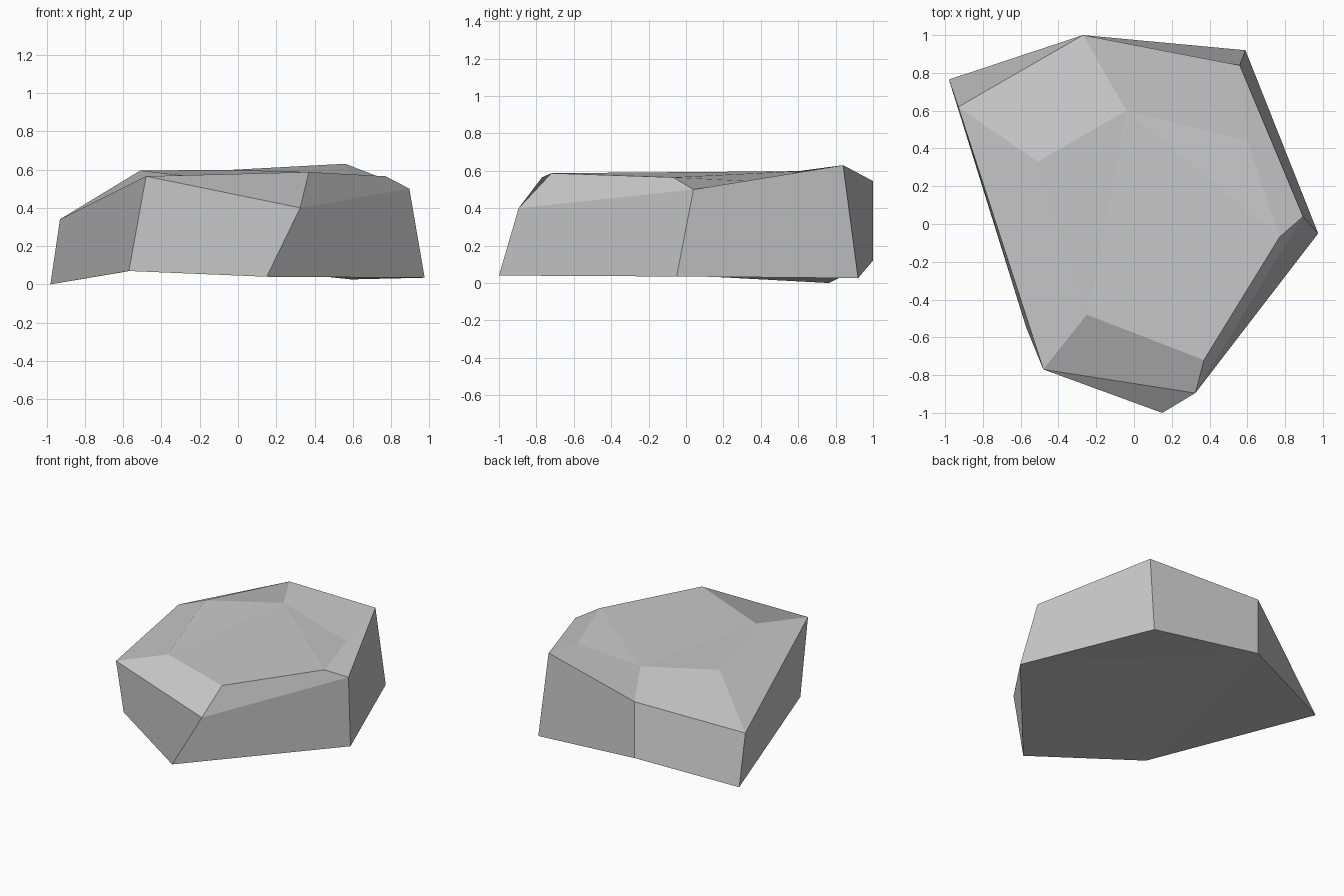
import bpy
import bmesh

# Remove the default cube only
default_cube = bpy.data.objects.get("Cube")
if default_cube:
    bpy.data.objects.remove(default_cube, do_unlink=True)


def make_material(name, colour):
    """Create a plain matte material with one flat colour."""
    material = bpy.data.materials.new(name)
    material.use_nodes = True
    material.diffuse_color = colour
    shader = material.node_tree.nodes["Principled BSDF"]
    shader.inputs["Base Color"].default_value = colour
    shader.inputs["Roughness"].default_value = 0.9
    return material


def bridge_rings(mesh, lower, upper, split_at_next):
    """Join two rings with quads; the first corner sets where each one folds."""
    count = len(lower)
    for index in range(count):
        following = (index + 1) % count
        corners = [lower[index], lower[following],
                   upper[following], upper[index]]
        if split_at_next:
            corners = corners[1:] + corners[:1]
        mesh.faces.new(corners)


def fan_cap(mesh, ring):
    """Close a ring with triangles that share its last corner."""
    hub = ring[-1]
    for first, second in zip(ring[:-1], ring[1:-1]):
        mesh.faces.new((hub, first, second))


def build_rock(name, base, rim, plateau, material):
    """Build steep sides, a bevelled shoulder and two closed ends."""
    mesh = bmesh.new()
    base_ring, rim_ring, plateau_ring = [
        [mesh.verts.new(point) for point in section]
        for section in (base, rim, plateau)]

    # Steep sides, then the shoulder around the top
    bridge_rings(mesh, base_ring, rim_ring, True)
    bridge_rings(mesh, rim_ring, plateau_ring, False)

    # Uneven underside, wound to face down, and the top
    fan_cap(mesh, base_ring)
    bmesh.ops.reverse_faces(mesh, faces=list(mesh.faces)[-len(base) + 2:])
    fan_cap(mesh, plateau_ring)

    # Every facet stays flat and crisp
    for face in mesh.faces:
        face.smooth = False

    data = bpy.data.meshes.new(name)
    mesh.to_mesh(data)
    mesh.free()
    data.materials.append(material)
    rock = bpy.data.objects.new(name, data)
    bpy.context.scene.collection.objects.link(rock)
    return rock


# Sections run counter-clockwise from the back right corner
base_section = [
    (-.98, .765, 0), (-.57, -.55, .07), (.15, -1, .04),
    (.975, -.05, .035), (.59, .92, .026), (-.27, 1, .12),
]
rim_section = [
    (-.93, .62, .34), (-.48, -.77, .565), (.325, -.895, .4),
    (.895, .04, .5), (.56, .84, .63), (-.27, 1, .545),
]
plateau_section = [
    (-.51, .33, .595), (-.25, -.48, .565), (.37, -.72, .587),
    (.77, -.07, .565), (.6, .44, .54), (-.04, .6, .598),
]

stone_grey = make_material("stone grey", (.58, .58, .58, 1))
build_rock("faceted_rock", base_section, rim_section, plateau_section,
           stone_grey)
